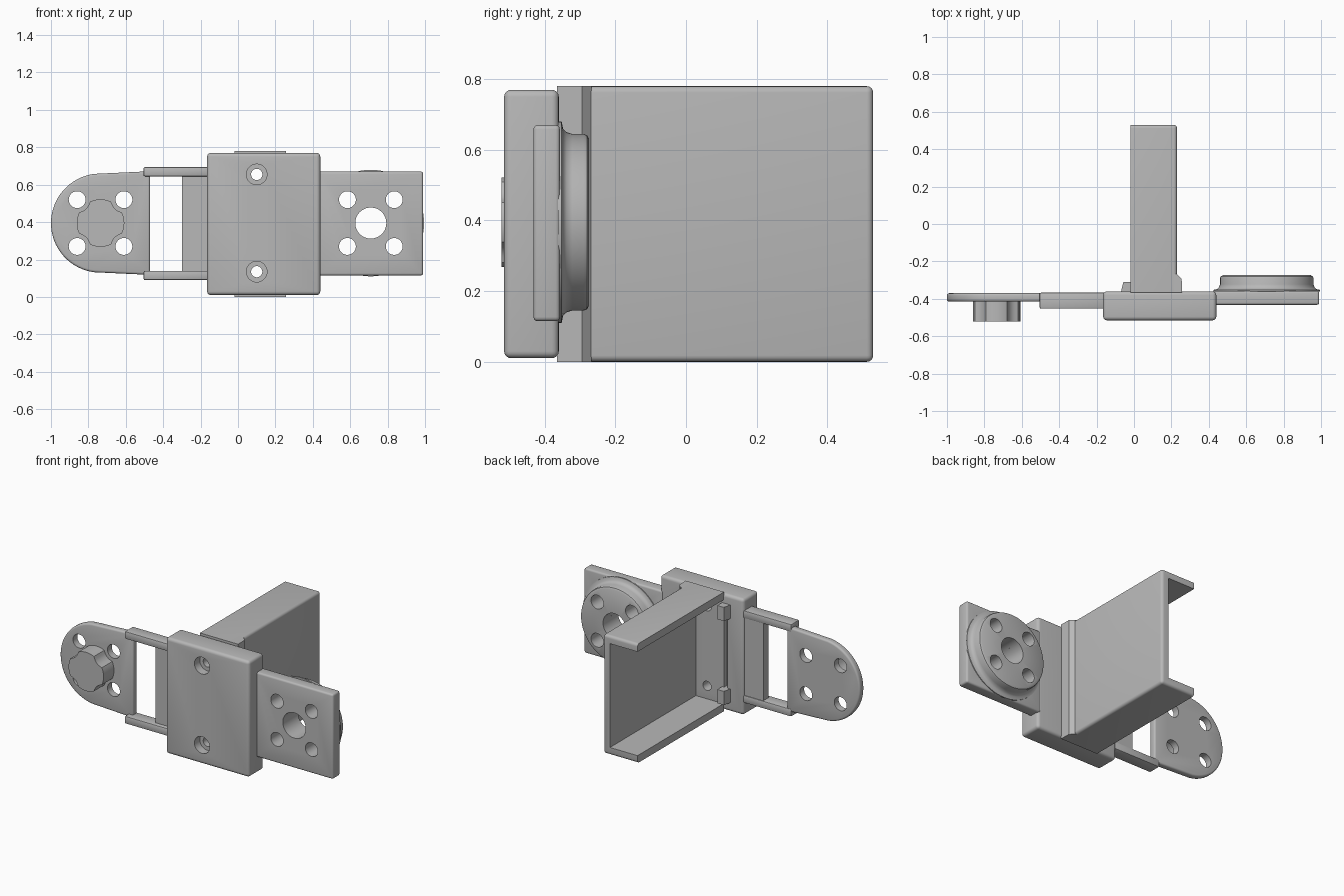
import bpy, bmesh, math
from mathutils import Matrix, Vector

if "Cube" in bpy.data.objects:
    bpy.data.objects.remove(bpy.data.objects["Cube"], do_unlink=True)

grey = bpy.data.materials.new("plain_grey")
grey.use_nodes = True
grey.diffuse_color = (0.48, 0.48, 0.48, 1)
grey.node_tree.nodes["Principled BSDF"].inputs["Base Color"].default_value = (0.48, 0.48, 0.48, 1)

MID = 0.395      # height of the hinge axis
PITCH = 0.125    # half spacing of the bolt holes
LEFT_X, RIGHT_X = -0.735, 0.71


def finish(name, bm):
    bmesh.ops.recalc_face_normals(bm, faces=bm.faces)
    mesh = bpy.data.meshes.new(name)
    bm.to_mesh(mesh)
    bm.free()
    mesh.materials.append(grey)
    ob = bpy.data.objects.new(name, mesh)
    bpy.context.collection.objects.link(ob)
    return ob


def prism(name, outline, lo, hi, axis="y"):
    """Extrude an x-z outline along y, or an x-y outline along z."""
    bm = bmesh.new()
    place = (lambda a, b, t: (a, t, b)) if axis == "y" else (lambda a, b, t: (a, b, t))
    face = bm.faces.new([bm.verts.new(place(a, b, lo)) for a, b in outline])
    new = bmesh.ops.extrude_face_region(bm, geom=[face])["geom"]
    shift = Vector(place(0, 0, hi - lo))
    bmesh.ops.translate(bm, vec=shift, verts=[v for v in new if isinstance(v, bmesh.types.BMVert)])
    return finish(name, bm)


def box(name, x, y, z):
    return prism(name, [(x[0], z[0]), (x[1], z[0]), (x[1], z[1]), (x[0], z[1])], y[0], y[1])


def cylinder(x, z, radius, y0, y1):
    bm = bmesh.new()
    m = Matrix.Translation((x, (y0 + y1) / 2, z)) @ Matrix.Rotation(math.pi / 2, 4, "X")
    bmesh.ops.create_cone(bm, cap_ends=True, segments=48, radius1=radius, radius2=radius,
                          depth=y1 - y0, matrix=m)
    return finish("cutter", bm)


def activate(ob):
    bpy.ops.object.select_all(action="DESELECT")
    ob.select_set(True)
    bpy.context.view_layer.objects.active = ob


def bevel(ob, width, segments=4):
    mod = ob.modifiers.new("round", "BEVEL")
    mod.width, mod.segments, mod.limit_method = width, segments, "ANGLE"
    mod.angle_limit = math.radians(40)
    activate(ob)
    bpy.ops.object.modifier_apply(modifier=mod.name)


def cut(ob, cutters):
    for c in cutters:
        mod = ob.modifiers.new("cut", "BOOLEAN")
        mod.operation, mod.solver, mod.object = "DIFFERENCE", "EXACT", c
        activate(ob)
        bpy.ops.object.modifier_apply(modifier=mod.name)
        bpy.data.objects.remove(c, do_unlink=True)


def smooth(ob):
    activate(ob)
    bpy.ops.object.shade_smooth_by_angle(angle=math.radians(35))


def bolt_holes(cx):
    return [cylinder(cx + sx * PITCH, MID + sz * PITCH, 0.045, -0.6, -0.1)
            for sx in (-1, 1) for sz in (-1, 1)]


# Central block with counterbored screw holes and a narrow slot behind
block = box("center_block", (-0.165, 0.44), (-0.515, -0.36), (0.01, 0.77))
bevel(block, 0.02)
cutters = [box("cutter", (-0.05, -0.025), (-0.39, -0.3), (0.16, 0.62))]
for z in (0.135, 0.655):
    cutters += [cylinder(0.1, z, 0.03, -0.6, -0.2), cylinder(0.1, z, 0.055, -0.6, -0.46)]
cut(block, cutters)
smooth(block)

# Open C-shaped channel reaching backwards
channel = prism("rear_channel", [(-0.02, 0), (0.23, 0), (0.23, 0.78), (-0.02, 0.78),
                                 (-0.02, 0.73), (0.18, 0.73), (0.18, 0.05), (-0.02, 0.05)],
                -0.365, 0.53)
bm = bmesh.new()
bm.from_mesh(channel.data)
rounded = []
for e in bm.edges:
    a, b = (v.co for v in e.verts)
    outer_wall = a.x > 0.22 and b.x > 0.22 and max(a.y, b.y) > 0
    end_corner = a.y > 0.5 and b.y > 0.5 and abs(a.z - b.z) < 0.01 and (a.z < 0.01 or a.z > 0.77)
    if outer_wall or end_corner:
        rounded.append(e)
bmesh.ops.bevel(bm, geom=rounded, offset=0.018, segments=4, profile=0.5, affect="EDGES")
bm.to_mesh(channel.data)
bm.free()
smooth(channel)

# Stepped rib where the channel wall meets the block
rib = prism("channel_rib", [(0.19, -0.365), (0.257, -0.365), (0.255, -0.295), (0.229, -0.268),
                            (0.19, -0.268)], 0.0, 0.78, axis="z")
smooth(rib)
# Small hooks beside the open side of the channel
for label, z0 in (("lower", 0.07), ("upper", 0.62)):
    prism(label + "_hook", [(-0.07, -0.365), (-0.057, -0.31), (-0.01, -0.31), (-0.01, -0.365)],
          z0, z0 + 0.09, axis="z")

# Right mounting plate
plate = box("right_plate", (0.42, 0.99), (-0.432, -0.357), (0.115, 0.67))
bevel(plate, 0.012, 3)
cut(plate, bolt_holes(RIGHT_X) + [cylinder(RIGHT_X, MID, 0.083, -0.6, -0.1)])
smooth(plate)

# Round flanged disc, turned from a ring profile
profile = [(0.083, -0.362), (0.285, -0.362), (0.285, -0.352), (0.265, -0.348), (0.255, -0.338),
           (0.25, -0.322), (0.25, -0.29), (0.246, -0.28), (0.235, -0.274), (0.083, -0.274)]
bm = bmesh.new()
verts = [bm.verts.new((RIGHT_X + r, y, MID)) for r, y in profile]
edges = [bm.edges.new((verts[i], verts[i - 1])) for i in range(len(verts))]
bmesh.ops.spin(bm, geom=verts + edges, cent=(RIGHT_X, 0, MID), axis=(0, 1, 0),
               angle=math.tau, steps=72)
bmesh.ops.remove_doubles(bm, verts=bm.verts, dist=0.0001)
disc = finish("right_disc", bm)
cut(disc, bolt_holes(RIGHT_X))
smooth(disc)

# Left plate with a round end
outline = [(-0.47, 0.118), (-0.47, 0.672)]
for i in range(33):
    a = math.radians(97 + 166 * i / 32)
    outline.append((LEFT_X + 0.265 * math.cos(a), MID + 0.265 * math.sin(a)))
end_plate = prism("left_plate", outline, -0.415, -0.37)
bevel(end_plate, 0.012, 3)
cut(end_plate, bolt_holes(LEFT_X))
smooth(end_plate)

# Knob scalloped around the four bolt holes
reach, scoop = PITCH * math.sqrt(2), 0.068
outline = []
for i in range(96):
    a = math.tau * i / 96
    d = (a % (math.pi / 2)) - math.pi / 4
    r, room = 0.127, scoop ** 2 - (reach * math.sin(d)) ** 2
    if room > 0:
        r = min(r, reach * math.cos(d) - math.sqrt(room))
    outline.append((LEFT_X + r * math.cos(a), MID + r * math.sin(a)))
smooth(prism("left_knob", outline, -0.522, -0.405))

# Twin rails and the web that join the left plate to the block
for label, z0 in (("lower", 0.09), ("upper", 0.645)):
    rail = box(label + "_rail", (-0.505, -0.15), (-0.453, -0.367), (z0, z0 + 0.05))
    bevel(rail, 0.008, 2)
    smooth(rail)
box("rail_web", (-0.3, -0.15), (-0.425, -0.372), (0.13, 0.655))
